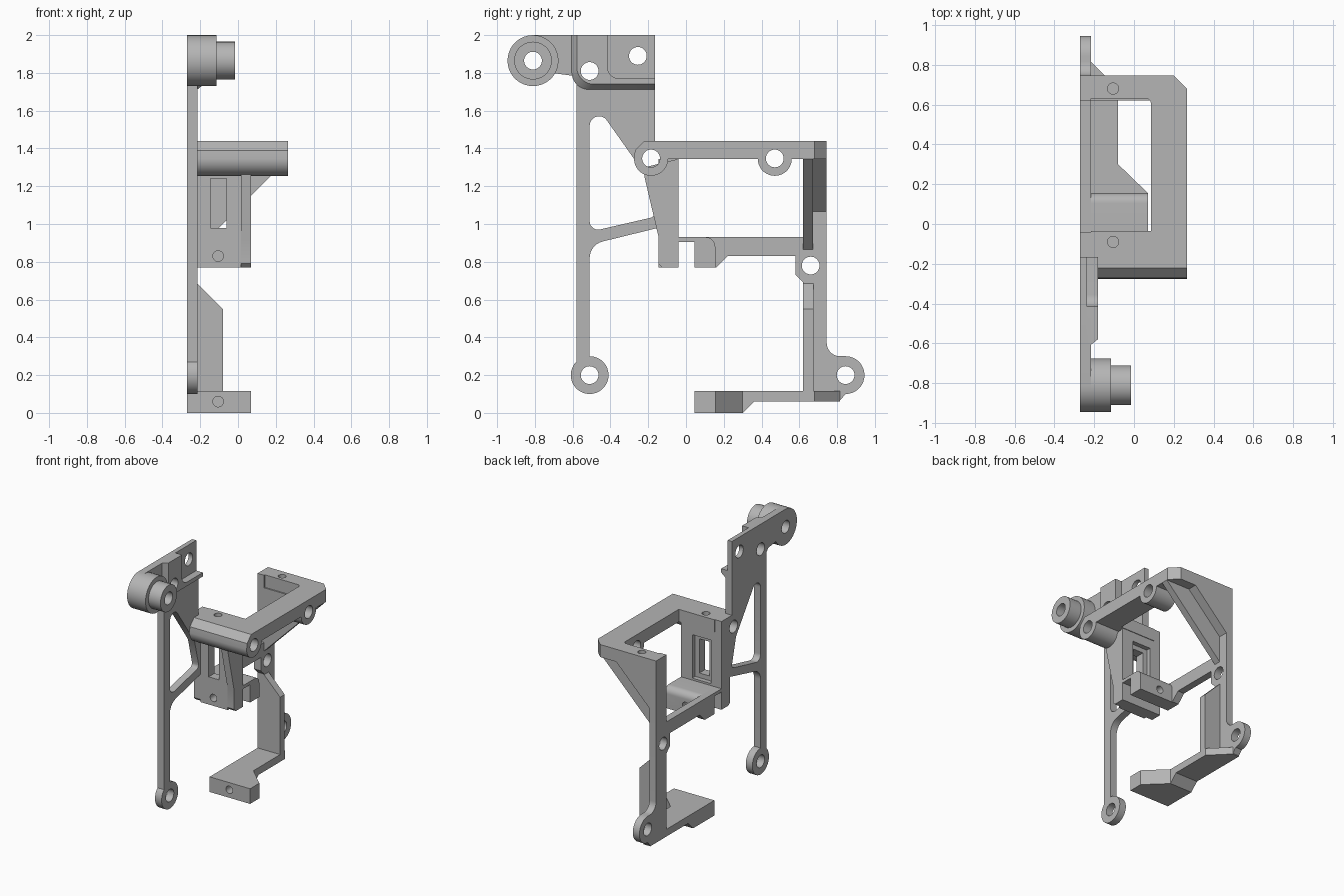
import bpy, bmesh
from math import cos, sin, radians

old = bpy.data.objects.get("Cube")
if old:
    bpy.data.objects.remove(old, do_unlink=True)

grey = bpy.data.materials.new("plain_grey")
grey.use_nodes = True
grey.diffuse_color = (0.46, 0.46, 0.46, 1)
grey.node_tree.nodes["Principled BSDF"].inputs["Base Color"].default_value = (0.46, 0.46, 0.46, 1)

OUT, IN = -0.27, -0.215      # outer and inner face of the thin side plate


def arc(u, v, r, a, b, step=10):
    n = max(2, round(abs(b - a) / step))
    angles = [radians(a + (b - a) * i / n) for i in range(n + 1)]
    return [(u + r * cos(t), v + r * sin(t)) for t in angles]


def ring(u, v, r):
    return arc(u, v, r, 0, 360)[:-1]


def rect(u0, v0, u1, v1):
    return [(u0, v0), (u1, v0), (u1, v1), (u0, v1)]


def prism(name, axis, pts, lo, hi, top=None):
    """Extrude a profile along an axis; top gives a different end profile."""
    place = {"X": lambda u, v, w: (w, u, v),
             "Y": lambda u, v, w: (u, w, v),
             "Z": lambda u, v, w: (u, v, w)}[axis]
    bm = bmesh.new()
    a = [bm.verts.new(place(u, v, lo)) for u, v in pts]
    b = [bm.verts.new(place(u, v, hi)) for u, v in (top or pts)]
    bm.faces.new(a)
    bm.faces.new(b)
    for i in range(len(a)):
        j = (i + 1) % len(a)
        bm.faces.new((a[i], a[j], b[j], b[i]))
    bmesh.ops.recalc_face_normals(bm, faces=bm.faces)
    mesh = bpy.data.meshes.new(name)
    bm.to_mesh(mesh)
    bm.free()
    mesh.materials.append(grey)
    ob = bpy.data.objects.new(name, mesh)
    bpy.context.collection.objects.link(ob)
    return ob


def cut(ob, *cutters):
    """Subtract the cutters, bake the result and drop them."""
    for c in cutters:
        c.hide_render = True
        m = ob.modifiers.new("cut", "BOOLEAN")
        m.operation, m.solver, m.object = "DIFFERENCE", "EXACT", c
    bpy.context.view_layer.update()
    ob.data = bpy.data.meshes.new_from_object(
        ob.evaluated_get(bpy.context.evaluated_depsgraph_get()))
    ob.modifiers.clear()
    for c in cutters:
        bpy.data.objects.remove(c, do_unlink=True)


def bore(axis, u, v, r=0.047, lo=-0.5, hi=0.5):
    return prism("bore", axis, ring(u, v, r), lo, hi)


def pocket():
    return prism("pocket", "X", [(-0.1, 2.1), (-0.415, 2.1)]
                 + arc(-0.355, 1.83, 0.06, 180, 270) + [(-0.1, 1.77)], -0.235, 0)


# Front side plate: leg with eyelet, strut, upper plate and arm
plate = prism("front_side_plate", "X",
              [(-0.58, 1.76)] + arc(-0.51, 0.2, 0.1, 135, 450)
              + arc(-0.42, 0.82, 0.09, 180, 105)
              + [(-0.145, 0.98), (-0.145, 0.79), (-0.125, 0.77), (-0.04, 0.77),
                 (-0.04, 1.44), (-0.165, 1.44), (-0.165, 2)]
              + arc(-0.81, 1.865, 0.135, 90, 330) + [(-0.6, 1.785)], OUT, IN)
window = prism("window", "X",
               arc(-0.46, 1.52, 0.05, 180, 40) + [(-0.215, 1.26), (-0.17, 1.08)]
               + arc(-0.195, 1.06, 0.028, 0, -75)
               + arc(-0.465, 1.015, 0.045, 285, 180), -0.4, 0)
cut(plate, window, pocket(), bore("X", -0.51, 0.2), bore("X", -0.81, 1.865),
    bore("X", -0.51, 1.81), bore("X", -0.255, 1.89), bore("X", -0.185, 1.347))

# Raised pad with sloped border and a corner pocket
def pad_outline(y, z):
    return [(-0.165, 2), (y, 2)] + arc(y + 0.09, z + 0.09, 0.09, 180, 270) + [(-0.165, z)]

pad = prism("upper_pad", "X", pad_outline(-0.605, 1.712), IN, -0.18, pad_outline(-0.578, 1.74))
cut(pad, pocket(), bore("X", -0.51, 1.81), bore("X", -0.255, 1.89))

# Stepped pivot boss
for name, r, lo, hi in (("pivot_boss", 0.135, IN, -0.115), ("pivot_spigot", 0.1, -0.115, -0.015)):
    cut(prism(name, "X", ring(-0.81, 1.865, r), lo, hi), bore("X", -0.81, 1.865))

# Rear post with two eyelets
post = prism("rear_post", "X",
             [(0.62, 1.44), (0.62, 0.83), (0.58, 0.83), (0.58, 0.73), (0.62, 0.69),
              (0.62, 0.06), (0.81, 0.06)] + arc(0.845, 0.2, 0.1, -90, 90)
             + arc(0.815, 0.37, 0.07, 270, 180) + [(0.745, 1.44)], OUT, IN)
cut(post, bore("X", 0.845, 0.2), bore("X", 0.66, 0.78))

# Lower rail linking panel and post
prism("side_rail", "X", [(-0.04, 0.93), (0.62, 0.93), (0.62, 0.83), (0.22, 0.83), (0.16, 0.77),
                         (0.045, 0.77), (0.045, 0.905), (-0.04, 0.905)], OUT, IN)

# Front cross beam
beam = prism("front_beam", "X", [(-0.035, 1.44), (-0.22, 1.44), (-0.27, 1.39)]
             + arc(-0.185, 1.345, 0.09, 180, 360) + [(-0.035, 1.345)], IN, 0.265)
cut(beam, bore("X", -0.185, 1.347), bore("Z", -0.105, -0.09, 0.028, 1.3, 1.5))

# Top frame: side bar and rear bar, with round lug
frame = prism("top_frame", "Z", [(IN, 0.745), (0.2, 0.745), (0.265, 0.68), (0.265, -0.035),
                                 (0.085, -0.035)] + arc(0.06, 0.605, 0.025, 0, 90)
              + [(IN, 0.63)], 1.345, 1.44)
cut(frame, bore("Z", -0.105, 0.68, 0.028, 1.3, 1.5), bore("X", 0.47, 1.347))
cut(prism("frame_lug", "X", arc(0.47, 1.345, 0.09, 180, 360), 0.085, 0.265),
    bore("X", 0.47, 1.347))

# Stepped gusset under the rear bar
for name, z, y0, y1 in (("gusset_flange", 0.865, 0.62, 0.672), ("gusset_web", 1.065, 0.672, 0.745)):
    prism(name, "Y", [(IN, z), (IN + 1.345 - z, 1.345), (IN, 1.345)], y0, y1)

# Slotted panel and its tapered rib
panel = prism("slotted_panel", "Y", rect(IN, 0.77, 0.015, 1.345), -0.145, -0.04)
cut(panel, prism("slot", "Y", rect(-0.145, 0.98, -0.06, 1.24), -0.5, 0.5),
    prism("recess", "Y", rect(-0.18, 0.945, -0.025, 1.275), -0.075, 0.1),
    bore("Y", -0.105, 0.83, 0.028, -0.5, -0.08))
prism("panel_rib", "X", [(-0.22, 1.3), (-0.22, 1.25), (-0.145, 0.93), (-0.145, 0.79),
                         (-0.125, 0.77), (-0.04, 0.77), (-0.04, 1.345)], 0.015, 0.07)

# Hooked shelf behind the panel
shelf = prism("hooked_shelf", "X", [(-0.04, 0.93)] + arc(0.105, 0.88, 0.05, 90, 0)
              + [(0.155, 0.77), (0.045, 0.77), (0.045, 0.905), (-0.04, 0.905)], IN, 0.07)
cut(shelf, bore("Y", -0.105, 0.83, 0.028, 0, 0.3))

# Foot and its upright rib
foot = prism("foot", "Z", [(OUT, 0.045), (0.07, 0.045), (0.07, 0.155), (-0.08, 0.3),
                           (-0.08, 0.68), (IN, 0.815), (OUT, 0.815)], 0, 0.115)
cut(foot, prism("underside", "X", [(0.29, -0.01), (0.36, 0.06), (0.9, 0.06), (0.9, -0.01)], -0.5, 0.5),
    bore("Y", -0.105, 0.06, 0.028, -0.1, 0.15))
prism("foot_rib", "Y", [(IN, 0.685), (-0.08, 0.55), (-0.08, 0.1), (IN, 0.1)], 0.62, 0.675)

# Smooth the round surfaces, keep the edges crisp
for ob in bpy.context.collection.objects:
    ob.select_set(ob.type == "MESH" and ob.active_material == grey)
bpy.context.view_layer.objects.active = plate
bpy.ops.object.shade_smooth_by_angle(angle=radians(25))
